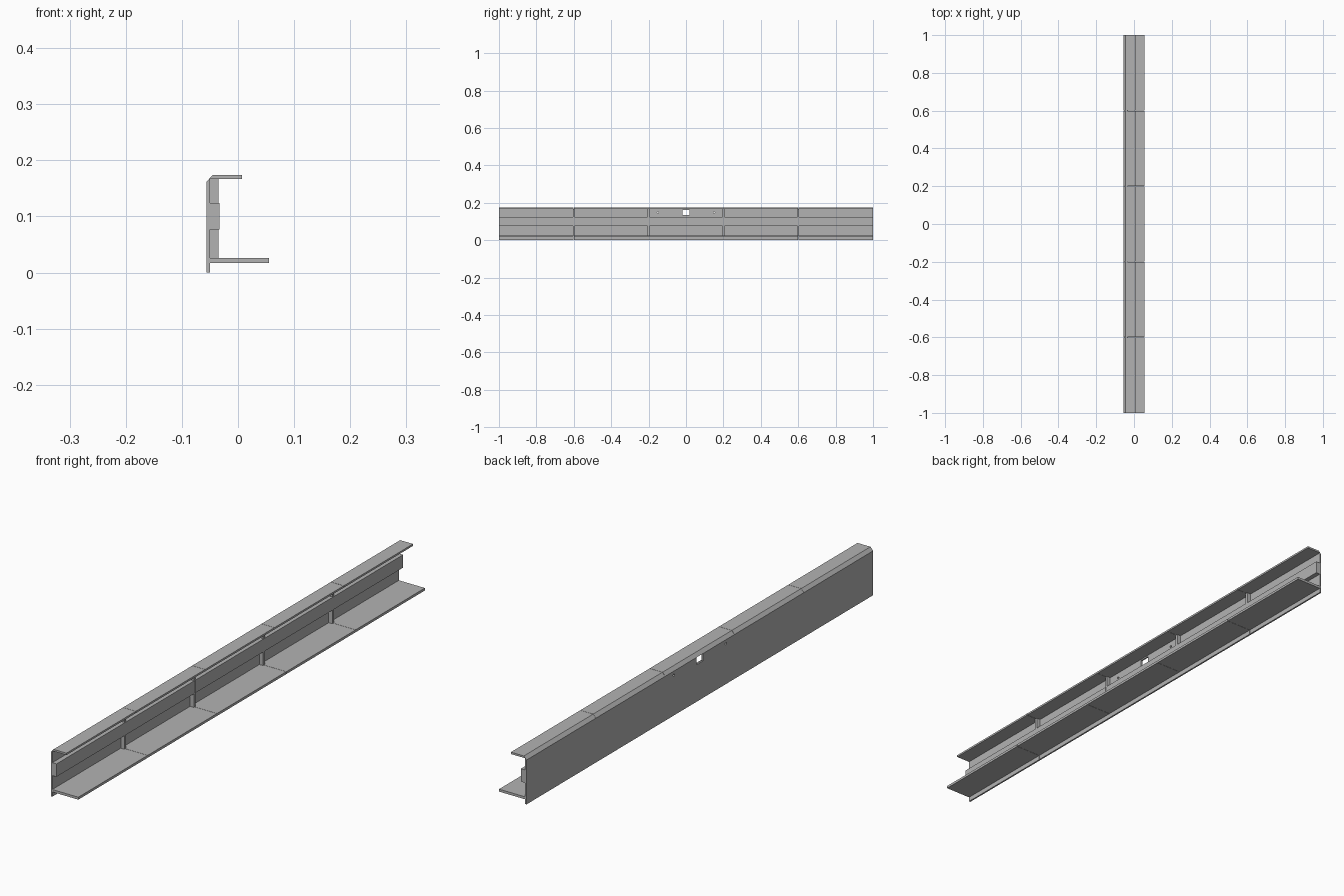
import bpy
import bmesh
import math

cube = bpy.data.objects.get("Cube")
if cube:
    bpy.data.objects.remove(cube, do_unlink=True)

GREY = (0.45, 0.45, 0.45, 1)
mat = bpy.data.materials.new("plain grey")
mat.use_nodes = True
mat.diffuse_color = GREY
mat.node_tree.nodes["Principled BSDF"].inputs["Base Color"].default_value = GREY

GAP = 0.001
FIFTHS = [-1, -0.6, -0.2, 0.2, 0.6, 1]


def extrude(name, profile, y0, y1):
    """Closed prism from an x-z profile running along y."""
    bm = bmesh.new()
    face = bm.faces.new([bm.verts.new((x, y0, z)) for x, z in profile])
    new = bmesh.ops.extrude_face_region(bm, geom=[face])["geom"]
    moved = [v for v in new if isinstance(v, bmesh.types.BMVert)]
    bmesh.ops.translate(bm, vec=(0, y1 - y0, 0), verts=moved)
    bmesh.ops.recalc_face_normals(bm, faces=bm.faces)
    mesh = bpy.data.meshes.new(name)
    bm.to_mesh(mesh)
    bm.free()
    mesh.materials.append(mat)
    obj = bpy.data.objects.new(name, mesh)
    bpy.context.collection.objects.link(obj)
    return obj


def rect(x0, x1, z0, z1):
    return [(x0, z0), (x1, z0), (x1, z1), (x0, z1)]


def run(name, profile, cuts):
    """Row of panels with a hairline seam at every inner cut."""
    parts = []
    for i, (a, b) in enumerate(zip(cuts, cuts[1:])):
        a += GAP / 2 if a > -1 else 0
        b -= GAP / 2 if b < 1 else 0
        parts.append(extrude(f"{name}_{i + 1}", profile, a, b))
    return parts


# Upright wall with a mitred top edge, in three panels
wall = run("wall_panel",
           [(-0.056, 0), (-0.05, 0), (-0.05, 0.167), (-0.056, 0.162)],
           [-1, -0.6, 0.6, 1])

# Chamfered top flange and wide shelf, in five lengths
run("top_flange",
    [(-0.056, 0.162), (-0.05, 0.167), (0.007, 0.167), (0.007, 0.174),
     (-0.045, 0.174)], FIFTHS)
run("shelf", rect(-0.05, 0.055, 0.017, 0.026), FIFTHS)

# Middle rail, with joints staggered from the wall
run("middle_rail", rect(-0.05, -0.033, 0.077, 0.124), [-1, -0.2, 0.2, 1])

# Ribs below and above the rail at each joint
for i, y in enumerate(FIFTHS[1:-1]):
    extrude(f"lower_rib_{i + 1}", rect(-0.05, -0.035, 0.026, 0.077), y - 0.005, y + 0.005)
    extrude(f"upper_rib_{i + 1}", rect(-0.05, -0.035, 0.124, 0.167), y - 0.005, y + 0.005)

# Window and two screw holes cut through the central wall panel
cutters = [extrude("window_cutter", rect(-0.08, -0.04, 0.135, 0.162), -0.019, 0.019)]
for y in (-0.15, 0.15):
    bpy.ops.mesh.primitive_cylinder_add(vertices=16, radius=0.004, depth=0.04,
                                        location=(-0.053, y, 0.147),
                                        rotation=(0, math.pi / 2, 0))
    bpy.context.object.name = "screw_hole_cutter"
    cutters.append(bpy.context.object)
for cutter in cutters:
    mod = wall[1].modifiers.new("hole", "BOOLEAN")
    mod.operation = "DIFFERENCE"
    mod.solver = "EXACT"
    mod.object = cutter
bpy.context.view_layer.update()
cut_mesh = bpy.data.meshes.new_from_object(
    wall[1].evaluated_get(bpy.context.evaluated_depsgraph_get()))
wall[1].modifiers.clear()
wall[1].data = cut_mesh
for cutter in cutters:
    bpy.data.objects.remove(cutter, do_unlink=True)
